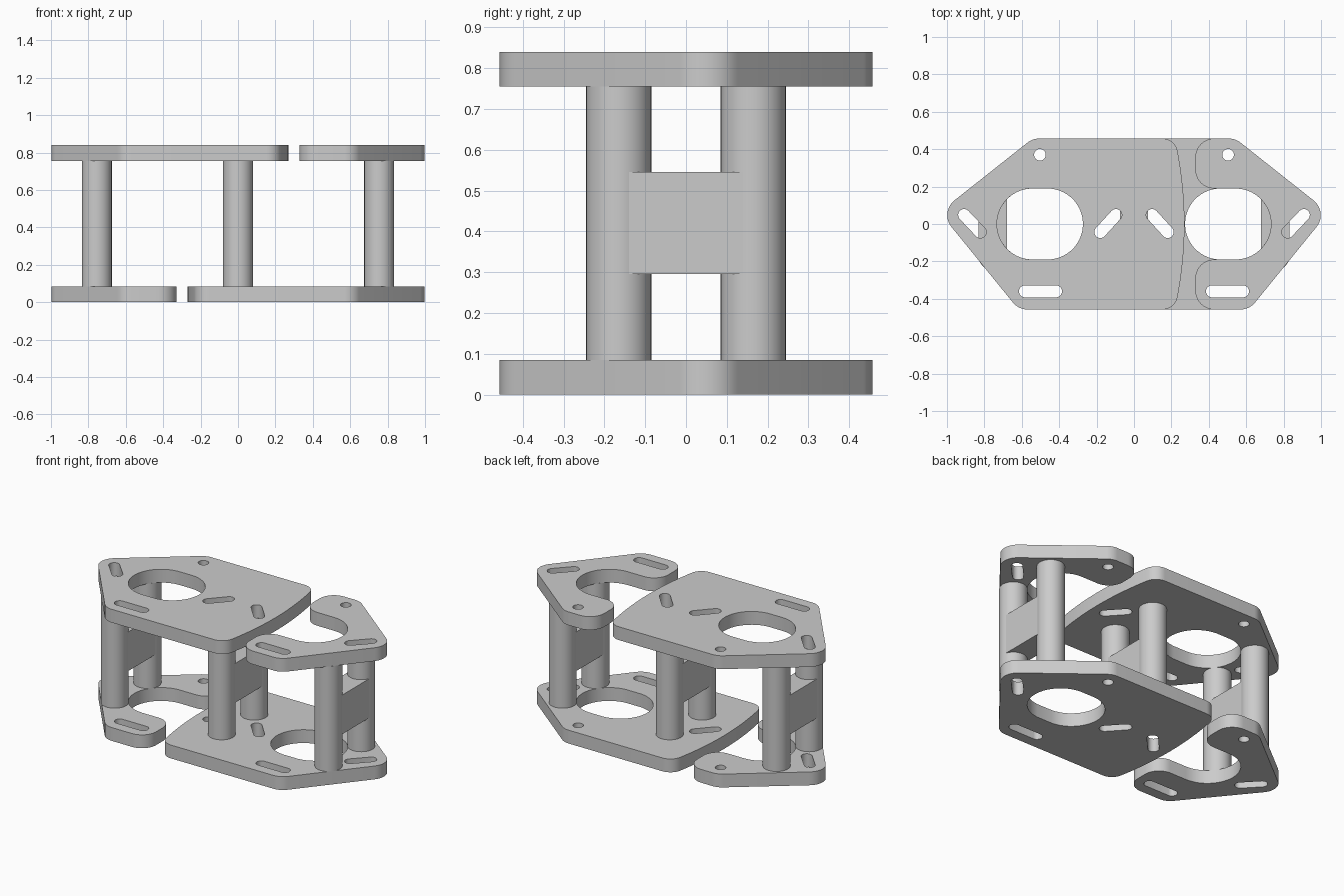
import bpy
import math
from mathutils import Vector

if "Cube" in bpy.data.objects:
    bpy.data.objects.remove(bpy.data.objects["Cube"], do_unlink=True)

HEIGHT, PLATE = 0.84, 0.085

grey = bpy.data.materials.new("plain grey")
grey.use_nodes = True
colour = (0.6, 0.6, 0.6, 1)
grey.diffuse_color = colour
grey.node_tree.nodes["Principled BSDF"].inputs["Base Color"].default_value = colour


def rounded(corners, steps=10):
    """Fillet a polygon given as (x, y, radius) corners."""
    path = []
    for i, (x, y, r) in enumerate(corners):
        p = Vector((x, y))
        if r == 0:
            path.append(p)
            continue
        a = (Vector(corners[i - 1][:2]) - p).normalized()
        b = (Vector(corners[(i + 1) % len(corners)][:2]) - p).normalized()
        half = a.angle(b) / 2
        centre = p + (a + b).normalized() * r / math.sin(half)
        start = p + a * r / math.tan(half) - centre
        end = p + b * r / math.tan(half) - centre
        sweep = math.pi - 2 * half
        for k in range(steps + 1):
            t = k / steps
            v = (start * math.sin((1 - t) * sweep) + end * math.sin(t * sweep)) / math.sin(sweep)
            path.append(centre + v)
    return [p for i, p in enumerate(path) if (p - path[i - 1]).length > 1e-4]


def slot(x1, y1, x2, y2, r, steps=16):
    """Round-ended slot between two centres (a circle if they coincide)."""
    a = math.atan2(y2 - y1, x2 - x1)
    path = []
    for cx, cy, turn in ((x2, y2, -math.pi / 2), (x1, y1, math.pi / 2)):
        for k in range(steps):
            t = a + turn + math.pi * (k + 0.5) / steps
            path.append(Vector((cx + r * math.cos(t), cy + r * math.sin(t))))
    return path


def finish(ob, name):
    ob.name = ob.data.name = name
    ob.data.materials.clear()
    ob.data.materials.append(grey)
    bpy.ops.object.select_all(action="DESELECT")
    ob.select_set(True)
    bpy.context.view_layer.objects.active = ob
    bpy.ops.object.shade_smooth_by_angle(angle=math.radians(30))


def plate(name, outline, holes, side, z):
    """Extruded flat plate with cut-through holes; side mirrors it in x."""
    curve = bpy.data.curves.new(name, "CURVE")
    curve.dimensions = "2D"
    curve.fill_mode = "BOTH"
    curve.extrude = PLATE / 2
    for loop in [outline] + holes:
        spline = curve.splines.new("POLY")
        spline.points.add(len(loop) - 1)
        for point, p in zip(spline.points, loop):
            point.co = (p.x * side, p.y, 0, 1)
        spline.use_cyclic_u = True
    ob = bpy.data.objects.new(name, curve)
    bpy.context.collection.objects.link(ob)
    ob.location.z = z
    bpy.ops.object.select_all(action="DESELECT")
    ob.select_set(True)
    bpy.context.view_layer.objects.active = ob
    bpy.ops.object.convert(target="MESH")
    ob = bpy.context.object
    bpy.ops.object.mode_set(mode="EDIT")
    bpy.ops.mesh.select_all(action="SELECT")
    bpy.ops.mesh.remove_doubles(threshold=1e-5)
    bpy.ops.mesh.normals_make_consistent(inside=False)
    bpy.ops.object.mode_set(mode="OBJECT")
    finish(ob, name)


# Shared pointed end and mounting holes
point_end = [(0.617, -0.457, 0.1), (1.04, 0.063, 0.1), (0.542, 0.457, 0.1)]
end_holes = [
    slot(0.503, 0.37, 0.503, 0.37, 0.031),
    slot(0.417, -0.36, 0.583, -0.36, 0.032),
    slot(0.908, 0.048, 0.822, -0.043, 0.032),
]

# Broad plate with a bowed inner edge
bow = [(-0.27 + y * y / 4.1, y, 0) for y in (i * 0.06 for i in range(6, -7, -1))]
broad = rounded(point_end + [(-0.22, 0.457, 0.08)] + bow + [(-0.22, -0.457, 0.08)])
broad_holes = end_holes + [slot(0.463, 0, 0.543, 0, 0.19, 24)]
for s in (-1, 1):
    broad_holes.append(slot(s * 0.097, 0.048, s * 0.18, -0.043, 0.032))

# Hooked plate open towards the middle
hook = rounded([(0.328, -0.457, 0.1)] + point_end + [
    (0.328, 0.457, 0.1), (0.328, 0.19, 0.1),
    (0.733, 0.19, 0.19), (0.733, -0.19, 0.19), (0.328, -0.19, 0.1)])

for level, z, side in (("lower", PLATE / 2, 1), ("upper", HEIGHT - PLATE / 2, -1)):
    plate(level + "_broad_plate", broad, broad_holes, side, z)
    plate(level + "_hooked_plate", hook, end_holes, -side, z)

# Pairs of posts joined by a web
for label, x in (("right", -0.755), ("middle", 0), ("left", 0.755)):
    for end, y in (("front", -0.165), ("back", 0.165)):
        bpy.ops.mesh.primitive_cylinder_add(
            vertices=40, radius=0.08, depth=HEIGHT - 2 * PLATE, location=(x, y, HEIGHT / 2))
        finish(bpy.context.object, f"{label}_{end}_post")
    bpy.ops.mesh.primitive_cube_add(size=1, location=(x, 0, HEIGHT / 2))
    web = bpy.context.object
    web.scale = (0.152, 0.28, 0.25)
    finish(web, label + "_web")
